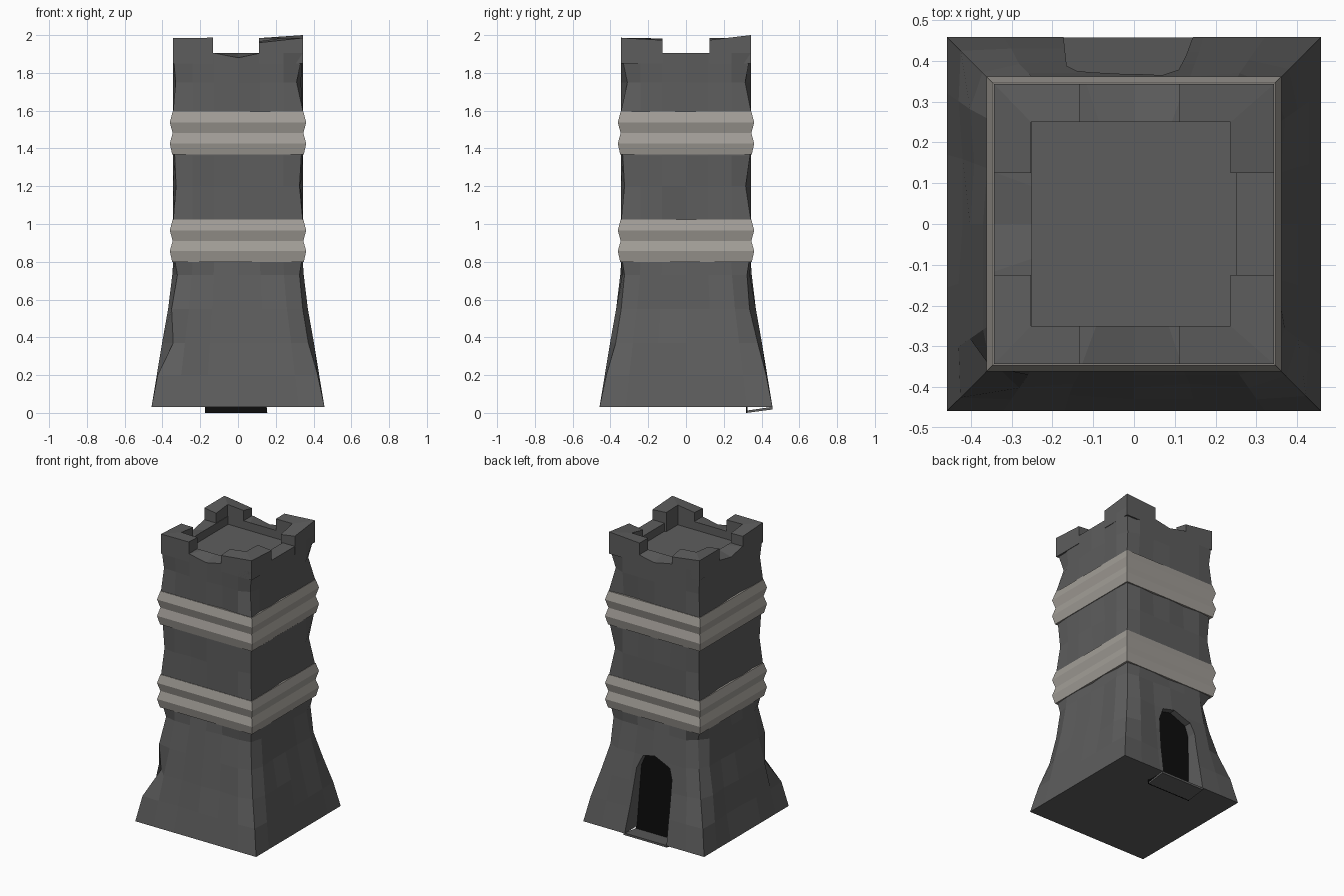
import bpy, bmesh, math, random
from mathutils import Vector, Matrix

if "Cube" in bpy.data.objects:
    bpy.data.objects.remove(bpy.data.objects["Cube"])

random.seed(4)


def material(name, rgb):
    m = bpy.data.materials.new(name)
    m.diffuse_color = (*rgb, 1)
    m.use_nodes = True
    m.node_tree.nodes["Principled BSDF"].inputs["Base Color"].default_value = m.diffuse_color
    return m


STONE = material("dark_stone", (0.11, 0.11, 0.11))
TRIM = material("pale_trim", (0.36, 0.34, 0.31))
BLACK = material("black", (0.004, 0.004, 0.004))


def add_object(name, bm, mat):
    bmesh.ops.recalc_face_normals(bm, faces=bm.faces)
    me = bpy.data.meshes.new(name)
    bm.to_mesh(me)
    bm.free()
    me.materials.append(mat)
    ob = bpy.data.objects.new(name, me)
    bpy.context.collection.objects.link(ob)
    return ob


def turn(p, k):
    return Matrix.Rotation(k * math.pi / 2, 3, 'Z') @ Vector(p)


def bridge(bm, a, b):
    n = len(a)
    for i in range(n):
        bm.faces.new((a[i], a[(i + 1) % n], b[(i + 1) % n], b[i]))


def prism(name, pts, y0, y1, mat):
    # x-z outline pushed along y
    bm = bmesh.new()
    a = [bm.verts.new((x, y0, z)) for x, z in pts]
    b = [bm.verts.new((x, y1, z)) for x, z in pts]
    bridge(bm, a, b)
    bm.faces.new(a)
    bm.faces.new(b)
    return add_object(name, bm, mat)


# Tower body: lofted square rings with chipped corners (z, half width, corner chip)
H = 0.343
LEVELS = [(0.03, 0.458, 0), (0.2, 0.43, 0.01), (0.37, 0.402, 0.055), (0.55, 0.37, 0.035),
          (0.73, 0.348, 0.04), (0.8, H, 0.01), (1.02, H, 0), (1.2, H, 0.035),
          (1.36, H, 0.01), (1.6, H, 0), (1.75, H, 0.03), (1.905, H, 0)]
STEPS = [-1, -0.7, -0.37, 0, 0.34, 0.7]
bm = bmesh.new()
rings = []
for z, h, chip in LEVELS:
    ring = []
    for k in range(4):
        for i, f in enumerate(STEPS):
            if i == 0:
                c = h - chip * random.uniform(0.4, 1.2)
                p = (-c, -c, z)
            else:
                dent = random.choice((0, 0, 0.01)) if 0.1 < z < 1.85 else 0
                dip = 0.025 if f == 0 and z > 1.9 and k != 1 else 0
                p = (f * h, -h + dent, z - dip)
            ring.append(bm.verts.new(turn(p, k)))
    rings.append(ring)
bm.faces.new(rings[0])
for a, b in zip(rings, rings[1:]):
    bridge(bm, a, b)
# Wall walk rim and sunken roof floor
for z in (1.905, 1.85):
    ring = [bm.verts.new(turn((f * 0.25, -0.25, z), k)) for k in range(4) for f in STEPS]
    bridge(bm, rings[-1], ring)
    rings.append(ring)
bm.faces.new(rings[-1])
tower = add_object("tower_body", bm, STONE)

# Doorway recess on the back
ARCH = [(-0.175, -0.1), (-0.165, 0.45), (-0.14, 0.52), (-0.02, 0.57),
        (0.07, 0.55), (0.11, 0.46), (0.155, -0.1)]
cutter = prism("door_cutter", ARCH, 0.32, 0.6, STONE)
cutter.hide_render = True
mod = tower.modifiers.new("doorway", 'BOOLEAN')
mod.operation = 'DIFFERENCE'
mod.solver = 'EXACT'
mod.object = cutter
bpy.context.view_layer.objects.active = tower
bpy.ops.object.modifier_apply(modifier=mod.name)
bpy.data.objects.remove(cutter)

# Black door panel and sloping threshold
prism("door_opening", [(x, max(z, 0)) for x, z in ARCH], 0.318, 0.325, BLACK)
bm = bmesh.new()
side = [(0.32, 0.0), (0.457, 0.018), (0.457, 0.032), (0.32, 0.012)]
a = [bm.verts.new((-0.174, y, z)) for y, z in side]
b = [bm.verts.new((0.152, y, z)) for y, z in side]
bridge(bm, a, b)
bm.faces.new(a)
bm.faces.new(b)
add_object("door_threshold", bm, STONE)

# Corner merlons: L-shaped blocks with uneven tops
def merlon(name, sx, sy):
    ex = 0.112 if sx > 0 else 0.133
    ix = 0.237 if sx > 0 else 0.253
    ey, iy = 0.125, 0.25
    plan = [(H, H), (ex, H), (ex, iy), (ix, iy), (ix, ey), (H, ey)]
    bm = bmesh.new()
    lo, hi = [], []
    for i, (x, y) in enumerate(plan):
        top = random.uniform(1.955, 1.99) if i != 3 else 1.985
        if i == 0:
            top = 2.0 if (sx, sy) == (1, 1) else 1.985
        lo.append(bm.verts.new((x * sx, y * sy, 1.85)))
        hi.append(bm.verts.new((x * sx, y * sy, top)))
    bridge(bm, lo, hi)
    for ring in (lo, hi):
        bm.faces.new([ring[i] for i in (0, 1, 2, 3)])
        bm.faces.new([ring[i] for i in (0, 3, 4, 5)])
    add_object(name, bm, STONE)


for sx in (-1, 1):
    for sy in (-1, 1):
        merlon("merlon_%s_%s" % ("right" if sx > 0 else "left", "back" if sy > 0 else "front"), sx, sy)

# Ridged trim bands
def band(name, z0, height):
    bm = bmesh.new()
    prev = None
    for t, h in [(0, 0.348), (0.26, 0.361), (0.5, 0.346), (0.75, 0.361), (1, 0.346)]:
        ring = [bm.verts.new((sx * h, sy * h, z0 + t * height))
                for sx, sy in ((-1, -1), (1, -1), (1, 1), (-1, 1))]
        if prev:
            bridge(bm, prev, ring)
        else:
            bm.faces.new(ring)
        prev = ring
    bm.faces.new(prev)
    add_object(name, bm, TRIM)


band("lower_band", 0.798, 0.225)
band("upper_band", 1.367, 0.228)
